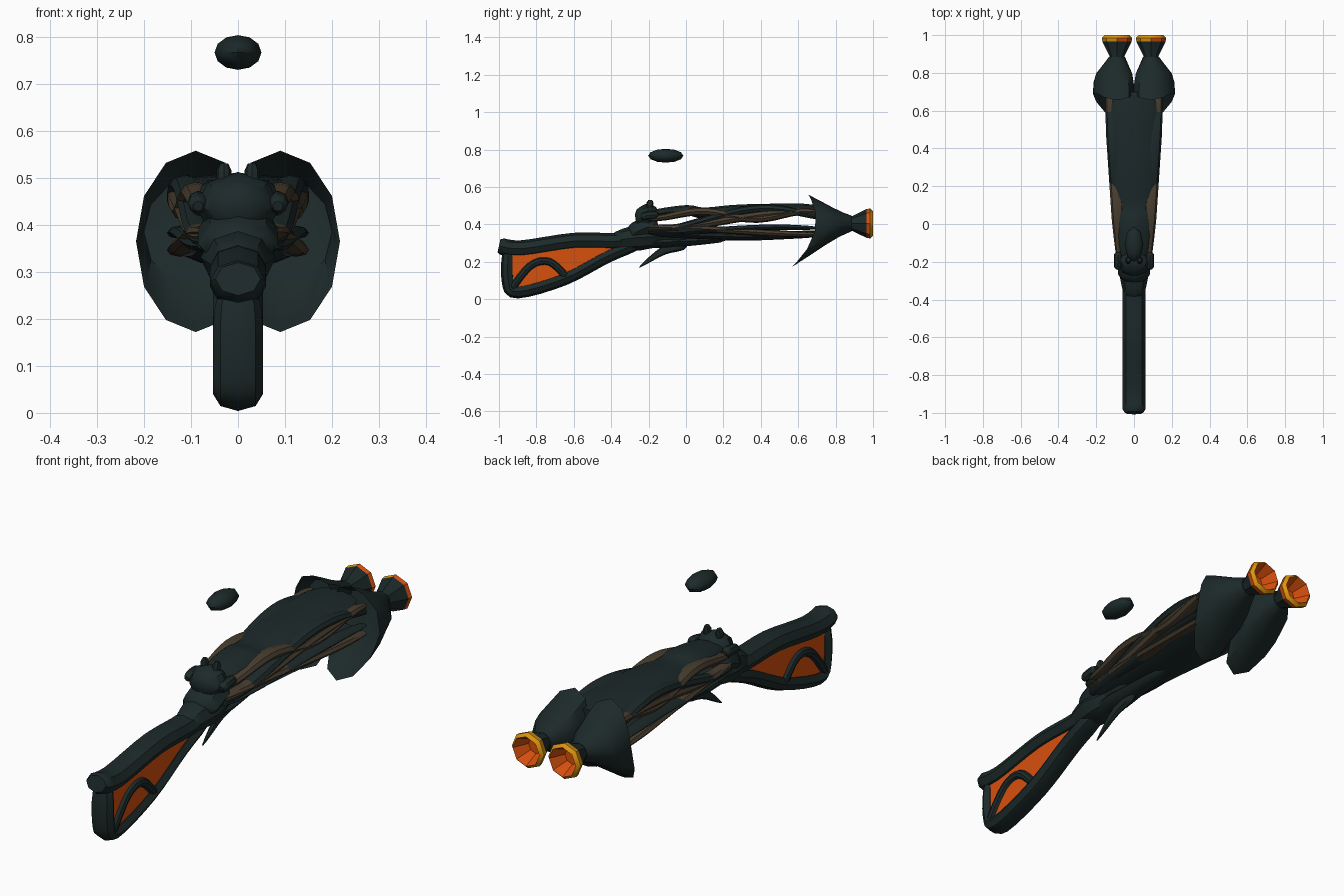
import bpy
import bmesh
import math
from mathutils import Vector

cube = bpy.data.objects.get("Cube")
if cube:
    bpy.data.objects.remove(cube, do_unlink=True)


def material(name, colour):
    mat = bpy.data.materials.new(name)
    mat.use_nodes = True
    mat.diffuse_color = (*colour, 1)
    mat.node_tree.nodes["Principled BSDF"].inputs["Base Color"].default_value = (*colour, 1)
    return mat


dark = material("dark teal", (0.012, 0.022, 0.022))
brown = material("dull brown", (0.065, 0.047, 0.028))
orange = material("burnt orange", (0.68, 0.08, 0.004))
amber = material("amber", (0.7, 0.29, 0.005))


def finish(name, bm, materials, mirror=False):
    """Turn a bmesh into a shaded object, optionally mirrored across x."""
    bmesh.ops.recalc_face_normals(bm, faces=bm.faces)
    mesh = bpy.data.meshes.new(name)
    bm.to_mesh(mesh)
    bm.free()
    for mat in materials:
        mesh.materials.append(mat)
    obj = bpy.data.objects.new(name, mesh)
    bpy.context.collection.objects.link(obj)
    bpy.ops.object.select_all(action="DESELECT")
    obj.select_set(True)
    bpy.context.view_layer.objects.active = obj
    bpy.ops.object.shade_smooth_by_angle(angle=math.radians(40))
    if mirror:
        obj.modifiers.new("Mirror", "MIRROR").use_mirror_merge = False


def loft(bm, rings):
    """Join equal rings of points with quads and close both ends."""
    rows = [[bm.verts.new(point) for point in ring] for ring in rings]
    for row, following in zip(rows, rows[1:]):
        for i in range(len(row)):
            bm.faces.new((row[i - 1], row[i], following[i], following[i - 1]))
    bm.faces.new(rows[0])
    bm.faces.new(rows[-1])


def circle(sides):
    """Sine and cosine pairs around a circle."""
    angles = [math.tau * i / sides for i in range(sides)]
    return [(math.sin(angle), math.cos(angle)) for angle in angles]


def smooth_path(points, steps=4):
    """Resample points along a smooth curve that passes through them."""
    points = [Vector(point) for point in points]
    last = len(points) - 1
    path = []
    for k in range(last):
        start, end = points[k], points[k + 1]
        pull_start = (end - points[max(k - 1, 0)]) / 2
        pull_end = (points[min(k + 2, last)] - start) / 2
        for step in range(steps):
            t = step / steps
            ease = t * t * (3 - 2 * t)
            path.append(start.lerp(end, ease) + pull_start * t * (1 - t) ** 2
                        - pull_end * t * t * (1 - t))
    return path + [points[last]]


def beam(name, path, width, height, mat=dark, mirror=False, grow=1, shrink=1, tip=0.5):
    """Sweep an oval along a path; grow and shrink scale its far width and height."""
    bm = bmesh.new()
    last = len(path) - 1
    rings = []
    for k, centre in enumerate(path):
        t = k / last
        along = path[min(k + 1, last)] - path[max(k - 1, 0)]
        up = Vector((0, -along.z, along.y)).normalized()
        rounding = min(1, tip + math.sqrt(min(t, 1 - t)))
        half_width = width * rounding * (1 + (grow - 1) * t)
        half_height = height * rounding * (1 + (shrink - 1) * t)
        rings.append([centre + Vector((half_width * s, 0, 0)) + up * half_height * c
                      for s, c in circle(8)])
    loft(bm, rings)
    finish(name, bm, [mat], mirror)


def spine(name, points, width, height, x=0, **options):
    """Beam through (y, z) points at a fixed distance from the middle."""
    path = smooth_path([(x, y, z) for y, z in points])
    beam(name, path, width, height, mirror=x > 0, **options)


def strand(name, level, swing, turn, mat, height=0.022):
    """Flattened strand that weaves up and down along the widening flank."""
    path = []
    for k in range(21):
        t = k / 20
        path.append(Vector((0.07 + 0.06 * t, 0.9 * t - 0.2,
                            level - swing * math.cos(turn * t))))
    beam(name, path, 0.033, height, mat, mirror=True)


# Stock frame
spine("stock_upper_beam", [(-1, 0.285), (-0.88, 0.27), (-0.6, 0.31), (-0.36, 0.31),
                           (-0.2, 0.34), (0, 0.33)], 0.06, 0.045, tip=0.8)
spine("stock_lower_beam", [(-0.95, 0.26), (-0.95, 0.1), (-0.9, 0.04), (-0.65, 0.11),
                           (-0.42, 0.23), (-0.25, 0.3)], 0.053, 0.036, tip=0.7)
spine("stock_strut", [(-0.93, 0.06), (-0.83, 0.18), (-0.73, 0.2), (-0.64, 0.12)],
      0.018, 0.02, x=0.034, tip=0.8)

# Glowing panel filling the stock
bm = bmesh.new()
outline = [(-0.94, 0.26), (-0.93, 0.04), (-0.86, 0.04), (-0.4, 0.24), (-0.4, 0.3), (-0.6, 0.3)]
loft(bm, [[(x, y, z) for y, z in outline] for x in (-0.034, 0.034)])
finish("stock_panel", bm, [orange])

# Receiver, fore grip and trailing spur
spine("receiver", [(-0.4, 0.31), (-0.25, 0.33), (-0.1, 0.33)], 0.08, 0.07, tip=0.3)
spine("fore_grip", [(-0.4, 0.27), (-0.2, 0.3), (0, 0.31), (0.22, 0.32)], 0.075, 0.04, tip=0.1)
spine("trailing_spur", [(0, 0.3), (-0.12, 0.26), (-0.25, 0.17)], 0.026, 0.042,
      grow=0.2, shrink=0.1)

# Collar with side lugs and sight prongs
spine("collar", [(-0.27, 0.43), (-0.2, 0.44), (-0.15, 0.44)], 0.09, 0.073, tip=0.3)
spine("collar_base", [(-0.3, 0.34), (-0.22, 0.38), (-0.15, 0.4)], 0.085, 0.055)
spine("collar_lug", [(-0.24, 0.44), (-0.19, 0.45), (-0.15, 0.45)], 0.022, 0.022, x=0.085)
spine("sight_prong", [(-0.2, 0.46), (-0.19, 0.53)], 0.016, 0.018, x=0.03, tip=0.6)

# Upper and lower plates of the open body
spine("body_top_plate", [(-0.2, 0.45), (0, 0.475), (0.1, 0.46), (0.3, 0.475), (0.7, 0.48)],
      0.07, 0.026, grow=2, shrink=1.3, tip=0.7)
spine("body_bottom_plate", [(-0.2, 0.35), (0.2, 0.335), (0.4, 0.335), (0.7, 0.35)],
      0.08, 0.02, grow=1.7, tip=0.8)

# Weaving strands on both flanks
strand("brown_upper_strand", 0.45, 0.02, 10, brown)
strand("brown_rising_strand", 0.42, 0.045, 3.5, brown)
strand("brown_lower_strand", 0.365, -0.02, 3, brown, height=0.018)
strand("dark_middle_strand", 0.37, 0.015, 4, dark, height=0.015)
strand("dark_rising_strand", 0.425, 0.06, 4.5, dark)

# Flared hood narrowing to the neck behind each muzzle
muzzle_x, muzzle_z, neck_y, neck_radius = 0.09, 0.405, 0.885, 0.042


def hood_ring(back, wide, tall):
    """Slanted rim, flat towards the middle, moved back and narrowed to the neck."""
    ring = []
    for s, c in circle(12):
        rim_x = max(-muzzle_x, 0.127 * s)
        rim_y = 0.61 + 0.045 * c + 0.08 * s * s
        rim_z = 0.193 * c - 0.04
        x = neck_radius * s * (1 - wide) + rim_x * wide
        z = neck_radius * c * (1 - tall) + rim_z * tall
        ring.append((muzzle_x + x, rim_y + (neck_y - rim_y) * back, muzzle_z + z))
    return ring


bm = bmesh.new()
loft(bm, [hood_ring(*shape) for shape in (
    (0.4, 0.8, 0.5), (0.1, 0.9, 0.9), (0, 1, 1), (0.3, 0.97, 0.68), (0.55, 0.8, 0.4),
    (0.8, 0.35, 0.15), (1, 0, 0))])
finish("muzzle_hood", bm, [dark], mirror=True)

# Muzzle cups: dark outside, amber and orange lip, glowing bore
cup = [(0.84, 0.05), (0.89, 0.04), (0.965, 0.077), (0.985, 0.08), (1, 0.066), (0.93, 0.036)]
for side, middle in (("left", muzzle_x), ("right", -muzzle_x)):
    bm = bmesh.new()
    loft(bm, [[(middle + r * s, y, muzzle_z + r * c) for s, c in circle(8)] for y, r in cup])
    for face in bm.faces:
        centre = face.calc_center_median()
        across = centre.x - middle
        offset = math.hypot(across, centre.z - muzzle_z)
        if centre.y > 0.97:
            face.material_index = 2 if across > 0 and centre.y < 0.98 else 1
        if centre.y > 0.92 and offset < 0.052:
            face.material_index = 2
    finish(side + "_muzzle_cup", bm, [dark, amber, orange])

# Floating pebble above the body
bm = bmesh.new()
bmesh.ops.create_uvsphere(bm, u_segments=8, v_segments=6, radius=1)
bmesh.ops.scale(bm, vec=(0.05, 0.094, 0.037), verts=bm.verts)
bmesh.ops.translate(bm, vec=(0, -0.108, 0.767), verts=bm.verts)
finish("floating_pebble", bm, [dark])
